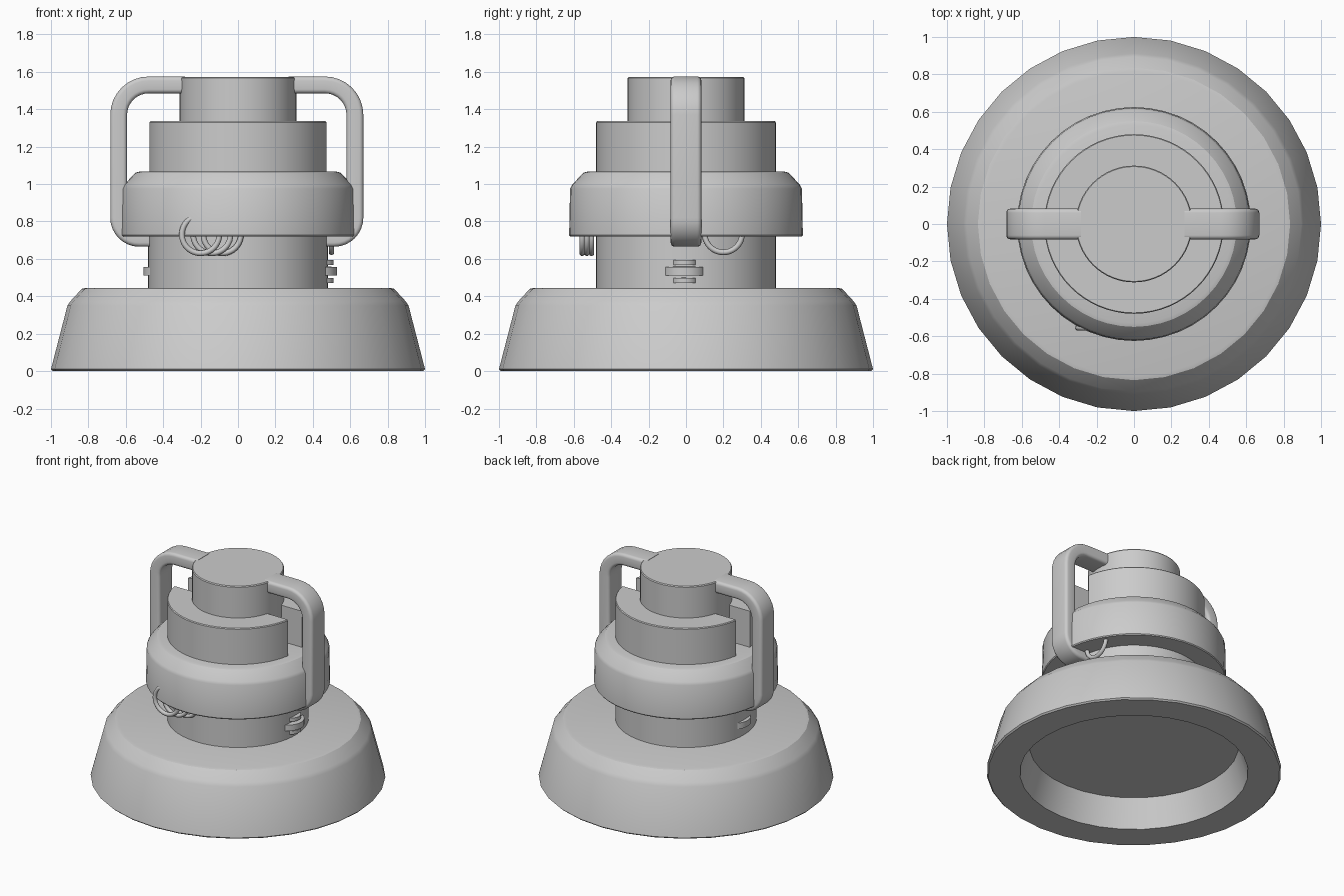
import bpy, bmesh, math
from math import pi, cos, sin
from mathutils import Vector

if "Cube" in bpy.data.objects:
    bpy.data.objects.remove(bpy.data.objects["Cube"])


def finish(name, bm, angle=35, smooth=True):
    bmesh.ops.recalc_face_normals(bm, faces=bm.faces[:])
    me = bpy.data.meshes.new(name)
    bm.to_mesh(me)
    bm.free()
    ob = bpy.data.objects.new(name, me)
    bpy.context.collection.objects.link(ob)
    if smooth:
        bpy.ops.object.select_all(action='DESELECT')
        ob.select_set(True)
        bpy.context.view_layer.objects.active = ob
        bpy.ops.object.shade_smooth_by_angle(angle=math.radians(angle))
    return ob


def lathe(name, profile, n=64, angle=25, smooth=True):
    """Spin (radius, z) points around z; open ends are capped."""
    bm = bmesh.new()
    rings = [[bm.verts.new((r * cos(2 * pi * i / n), r * sin(2 * pi * i / n), z))
              for i in range(n)] for r, z in profile]
    for a, b in zip(rings, rings[1:]):
        for i in range(n):
            j = (i + 1) % n
            bm.faces.new((a[i], a[j], b[j], b[i]))
    bm.faces.new(rings[0])
    bm.faces.new(rings[-1])
    return finish(name, bm, angle, smooth)


def arc(cx, cz, r, a0, a1, n=8):
    return [(cx + r * cos(math.radians(a0 + (a1 - a0) * i / n)),
             cz + r * sin(math.radians(a0 + (a1 - a0) * i / n))) for i in range(n + 1)]


def handle(name, side, offset):
    # rounded-rectangle section swept along a bent path in the xz plane
    path = [(0.27, 1.53)] + arc(0.465, 1.37, 0.16, 90, 0) + arc(0.515, 0.82, 0.11, 0, -90) + [(0.42, 0.71)]
    hw, ht, r = 0.082, 0.045, 0.022
    section = []
    for k, (sx, sy) in enumerate(((1, 1), (-1, 1), (-1, -1), (1, -1))):
        section += arc(sx * (hw - r), sy * (ht - r), r, 90 * k, 90 * k + 90, 4)
    bm = bmesh.new()
    rings = []
    for i, p in enumerate(path):
        a = Vector(path[max(i - 1, 0)])
        b = Vector(path[min(i + 1, len(path) - 1)])
        t = (b - a).normalized()
        if i in (0, 1):
            t = Vector((1, 0))
        if i >= len(path) - 2:
            t = Vector((-1, 0))
        nx, nz = -t.y, t.x
        rings.append([bm.verts.new((side * (p[0] + nx * v) + offset, u, p[1] + nz * v))
                      for u, v in section])
    m = len(section)
    for a, b in zip(rings, rings[1:]):
        for i in range(m):
            j = (i + 1) % m
            bm.faces.new((a[i], a[j], b[j], b[i]))
    bm.faces.new(rings[0])
    bm.faces.new(rings[-1])
    return finish(name, bm, 40)


def cable_ring(name, loc, axis):
    # flat split-ring loop
    bpy.ops.mesh.primitive_torus_add(
        major_radius=0.1, minor_radius=0.015, major_segments=40, minor_segments=10,
        location=loc, rotation=(pi / 2, 0, 0) if axis == 'y' else (0, pi / 2, 0))
    ob = bpy.context.object
    ob.name = name
    bpy.ops.object.shade_smooth()
    return ob


# hollow flared base
lathe("base", [(0.71, 0.21), (0.775, 0), (0.99, 0), (1.0, 0.01), (0.912, 0.35),
               (0.895, 0.375), (0.835, 0.44), (0.815, 0.445)], 32, 30)

# stepped body
body = lathe("body", [(0.48, 0.42), (0.48, 1.33), (0.475, 1.336)])
lathe("top_cap", [(0.312, 1.0), (0.312, 1.566), (0.307, 1.573)])

# chamfered collar
lathe("collar", [(0.3, 0.72), (0.62, 0.72), (0.625, 0.727), (0.62, 0.975),
                 (0.61, 0.995), (0.55, 1.06), (0.53, 1.066), (0.3, 1.066)], 48, 30)

# slots in the body behind the handles
bpy.ops.mesh.primitive_cube_add(size=1, location=(0, 0, 1.25))
cutter = bpy.context.object
cutter.name = "slot_cutter"
cutter.scale = (1.3, 0.165, 0.44)
cutter.hide_render = True
cutter.hide_viewport = True
cutter.display_type = 'WIRE'
mod = body.modifiers.new("slots", 'BOOLEAN')
mod.object = cutter
mod.operation = 'DIFFERENCE'
mod.solver = 'EXACT'

# side handles
handle("handle_right", 1, 0)
handle("handle_left", -1, -0.013)

# spool-shaped side pins
spool = [(0.07, 0.472), (0.07, 0.498), (0.055, 0.502), (0.055, 0.51), (0.115, 0.512),
         (0.115, 0.556), (0.055, 0.56), (0.055, 0.566), (0.07, 0.568), (0.07, 0.594)]
lathe("pin_right", spool, 32).location = (0.415, -0.008, 0)
lathe("pin_right_hub", [(0.068, 0.472), (0.068, 0.498)], 32).location = (0.443, -0.008, 0)
lathe("pin_right_cap", [(0.068, 0.568), (0.068, 0.594)], 32).location = (0.443, -0.008, 0)
lathe("pin_left", spool, 32).location = (-0.39, -0.008, 0)

# linked rings under the collar
for k, (x, y) in enumerate(((-0.2, -0.555), (-0.14, -0.53), (-0.085, -0.505))):
    cable_ring(f"front_ring_{k}", (x, y, 0.73), 'y')
cable_ring("side_ring", (0.5, 0.2, 0.735), 'x')
